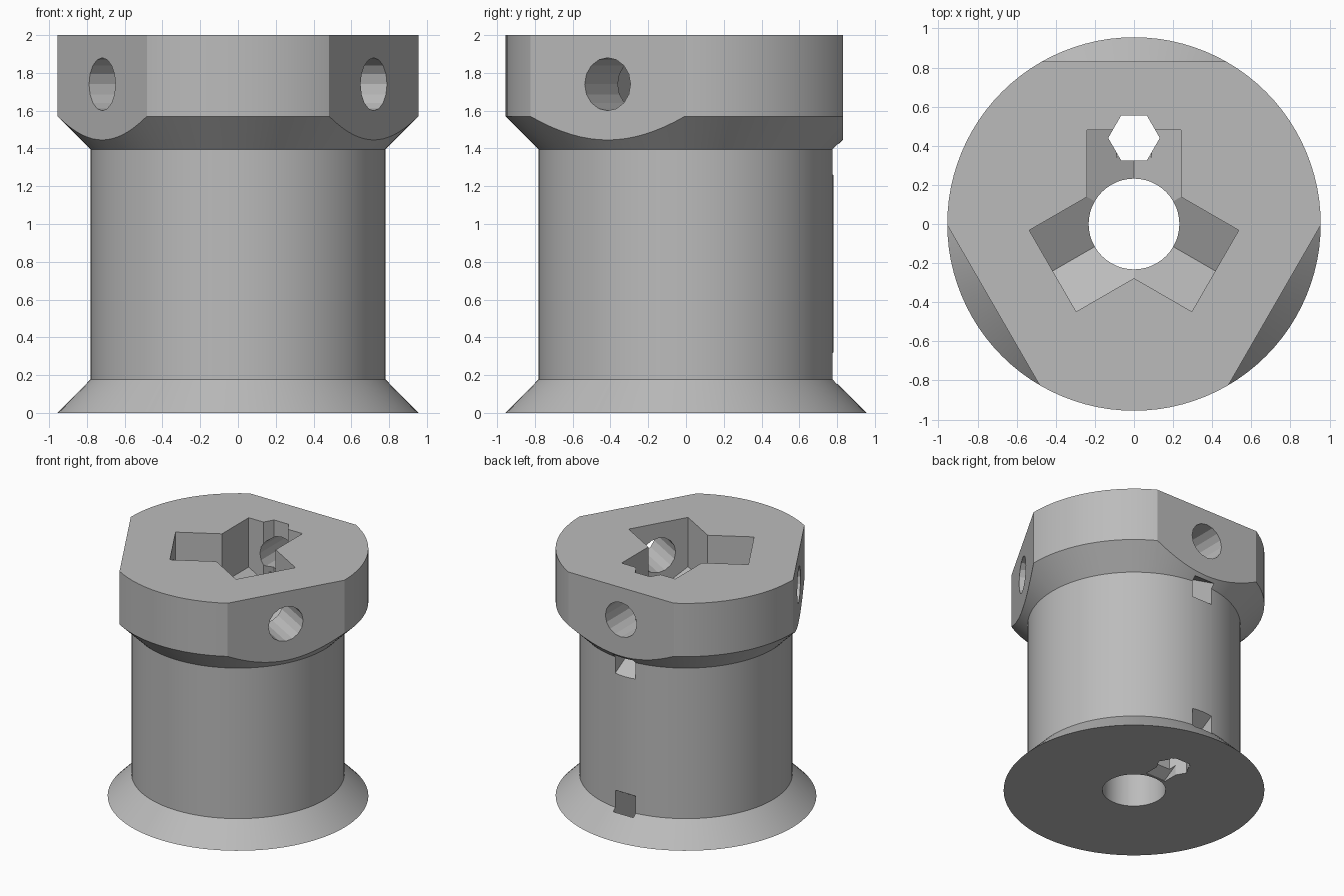
import bpy, bmesh
from math import sin, cos, pi, radians, sqrt
from mathutils import Matrix, Vector

if "Cube" in bpy.data.objects:
    bpy.data.objects.remove(bpy.data.objects["Cube"])

grey = bpy.data.materials.new("plain grey")
grey.use_nodes = True
COLOUR = (0.5, 0.5, 0.5, 1)
grey.diffuse_color = COLOUR
grey.node_tree.nodes["Principled BSDF"].inputs["Base Color"].default_value = COLOUR


def add_object(name, bm):
    bmesh.ops.recalc_face_normals(bm, faces=bm.faces)
    mesh = bpy.data.meshes.new(name)
    bm.to_mesh(mesh)
    bm.free()
    mesh.materials.append(grey)
    obj = bpy.data.objects.new(name, mesh)
    bpy.context.collection.objects.link(obj)
    return obj


def lathe(name, profile, sides):
    """Stack of rings (radius, z) with flat end caps."""
    bm = bmesh.new()
    rings = [[bm.verts.new((r * cos(2 * pi * i / sides), r * sin(2 * pi * i / sides), z))
              for i in range(sides)] for r, z in profile]
    for low, high in zip(rings, rings[1:]):
        for i in range(sides):
            j = (i + 1) % sides
            bm.faces.new((low[i], low[j], high[j], high[i]))
    bm.faces.new(rings[0])
    bm.faces.new(rings[-1])
    return add_object(name, bm)


def prism(name, points, extrude, turn=0):
    """Flat outline pushed along a vector, then turned about z."""
    bm = bmesh.new()
    face = bm.faces.new([bm.verts.new(p) for p in points])
    moved = bmesh.ops.extrude_face_region(bm, geom=[face], use_keep_orig=True)["geom"]
    verts = [v for v in moved if isinstance(v, bmesh.types.BMVert)]
    bmesh.ops.translate(bm, verts=verts, vec=Vector(extrude))
    bmesh.ops.rotate(bm, verts=bm.verts, matrix=Matrix.Rotation(radians(turn), 3, "Z"))
    return add_object(name, bm)


def ring(radius, sides):
    return [(radius * cos(2 * pi * i / sides), radius * sin(2 * pi * i / sides))
            for i in range(sides)]


# Spool body: lower flange, drum and upper flange
RIM, DRUM, TOP = 0.955, 0.78, 2.0
spool = lathe("spool_body", [(RIM, 0), (DRUM, 0.178), (DRUM, 1.395), (RIM, 1.57), (RIM, TOP)], 96)

# Central bore and hexagonal line hole
cutters = [prism("bore", [(x, y, -0.1) for x, y in ring(0.232, 48)], (0, 0, 2.2)),
           prism("line_hole", [(x, y + 0.44, -0.1) for x, y in ring(0.132, 6)], (0, 0, 2.2))]

# Three sides: flat on the upper flange, nut pocket and screw hole
HALF, BOLT_Z = 0.24, 1.74
tip = HALF * 2 / sqrt(3)
pocket = [(-HALF, 0, BOLT_Z - tip / 2), (0, 0, BOLT_Z - tip), (HALF, 0, BOLT_Z - tip / 2),
          (HALF, 0, 2.1), (-HALF, 0, 2.1)]
flat = [(-1, 0.83, 1.2), (1, 0.83, 1.2), (1, 0.83, 2.1), (-1, 0.83, 2.1)]
for turn in (0, 120, 240):
    cutters.append(prism("flange_flat", flat, (0, 0.4, 0), turn))
    cutters.append(prism("nut_pocket", pocket, (0, 0.48, 0), turn))
    cutters.append(prism("screw_hole", [(x, 0.2, z + BOLT_Z) for x, z in ring(0.14, 16)],
                         (0, 0.9, 0), turn))

# Two sloping line channels at the back, mirrored about the drum's middle
slope = 1 / sqrt(3)


def channel_z(y, start):
    return start + (y - DRUM) * slope


outer, inner = 0.95, 0.24
side = [(outer, channel_z(outer, 0.32)), (inner, channel_z(inner, 0.32)),
        (inner + 0.078, channel_z(inner + 0.078, 0.14)), (outer, channel_z(outer, 0.14))]
for flip in (False, True):
    outline = [(-0.09, y, 1.58 - z if flip else z) for y, z in side]
    cutters.append(prism("line_channel", outline, (0.18, 0, 0)))

# Cut everything out of the body
bpy.context.view_layer.objects.active = spool
for cutter in cutters:
    cutter.hide_render = True
    cut = spool.modifiers.new(cutter.name, "BOOLEAN")
    cut.operation = "DIFFERENCE"
    cut.solver = "EXACT"
    cut.object = cutter
    bpy.ops.object.modifier_apply(modifier=cut.name)
    bpy.data.objects.remove(cutter)

bpy.ops.object.select_all(action="DESELECT")
spool.select_set(True)
bpy.ops.object.shade_smooth_by_angle(angle=radians(20))
